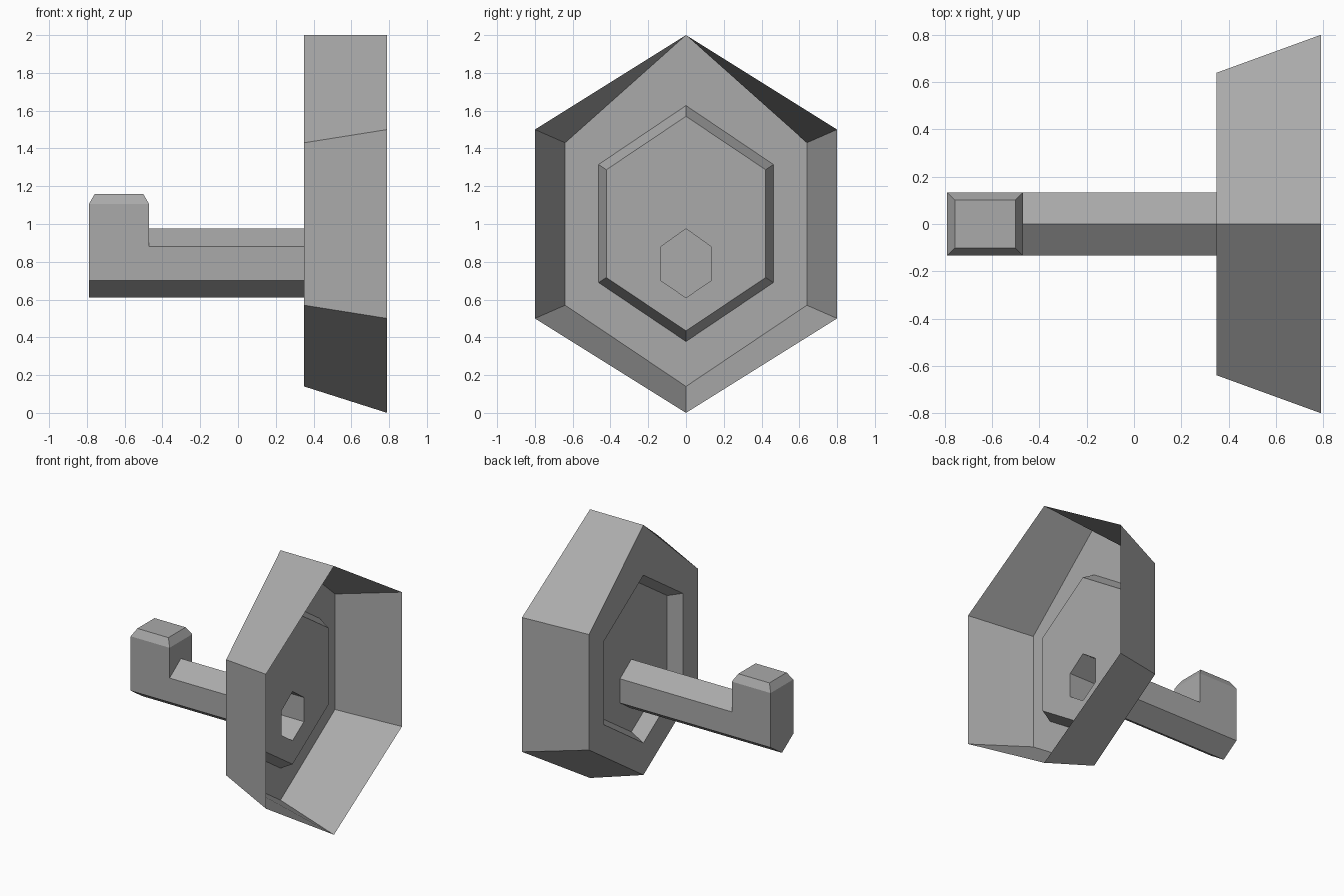
import bpy

cube = bpy.data.objects.get("Cube")
if cube:
    bpy.data.objects.remove(cube, do_unlink=True)

grey = bpy.data.materials.new("plain grey")
grey.use_nodes = True
GREY = (0.4, 0.4, 0.4, 1)
grey.diffuse_color = GREY
grey.node_tree.nodes["Principled BSDF"].inputs["Base Color"].default_value = GREY


def hexagon(x, half, top, shoulder, hip, bottom):
    """Upright hexagon in the plane at x, starting at its top point."""
    return [(x, 0, top), (x, half, shoulder), (x, half, hip),
            (x, 0, bottom), (x, -half, hip), (x, -half, shoulder)]


def section(x, outline):
    return [(x, y, z) for y, z in outline]


def build(name, rings, closed=True, cap=False):
    """Skin a row of equal rings, optionally closing the last one."""
    n = len(rings[0])
    verts = [p for ring in rings for p in ring]
    faces = []
    for r in range(len(rings) - 1):
        for i in range(n if closed else n - 1):
            j = (i + 1) % n
            faces.append((r * n + i, r * n + j, (r + 1) * n + j, (r + 1) * n + i))
    if cap:
        faces.append(tuple(range(len(verts) - n, len(verts))))
    mesh = bpy.data.meshes.new(name)
    mesh.from_pydata(verts, [], faces)
    mesh.materials.append(grey)
    mesh.update()
    obj = bpy.data.objects.new(name, mesh)
    bpy.context.collection.objects.link(obj)
    return obj


PLATE, FLOOR, NECK, TIP = 0.35, 0.45, -0.47, -0.79
W, APEX, SHOULDER, HIP, KEEL = 0.133, 0.975, 0.88, 0.70, 0.61
BEVEL, CROWN = 1.105, 1.16

# Flared hexagonal shell, open towards +x
rim = hexagon(0.79, 0.8, 2, 1.5, 0.5, 0)
plate_edge = hexagon(PLATE, 0.64, 2, 1.43, 0.57, 0.14)
build("flared_shell", [rim, plate_edge])

# Plate with a stepped recess and an opening for the arm
recess_edge = hexagon(PLATE, 0.463, 1.627, 1.315, 0.69, 0.378)
recess_floor = hexagon(FLOOR, 0.422, 1.57, 1.287, 0.717, 0.434)
arm_root = hexagon(FLOOR, W, APEX, SHOULDER, HIP, KEEL)
build("recessed_plate", [plate_edge, recess_edge, recess_floor, arm_root])

# Hollow hexagonal arm
build("arm", [arm_root, hexagon(NECK, W, APEX, SHOULDER, HIP, KEEL)])

# Upturned end: sides and keel with the end cap
trough = [(W, BEVEL), (W, HIP), (0, KEEL), (-W, HIP), (-W, BEVEL)]
build("hook_sides", [section(NECK, trough), section(TIP, trough)],
      closed=False, cap=True)

# Upturned end: wall above the arm
wall = [(-W, BEVEL), (-W, SHOULDER), (0, APEX), (W, SHOULDER), (W, BEVEL)]
build("hook_inner_wall", [section(NECK, wall)], closed=False, cap=True)


# Upturned end: bevelled top
def rectangle(z, inset):
    x0, x1, y = TIP + inset, NECK - inset, W - inset
    return [(x0, -y, z), (x1, -y, z), (x1, y, z), (x0, y, z)]


build("hook_top", [rectangle(BEVEL, 0), rectangle(CROWN, 0.032)], cap=True)
